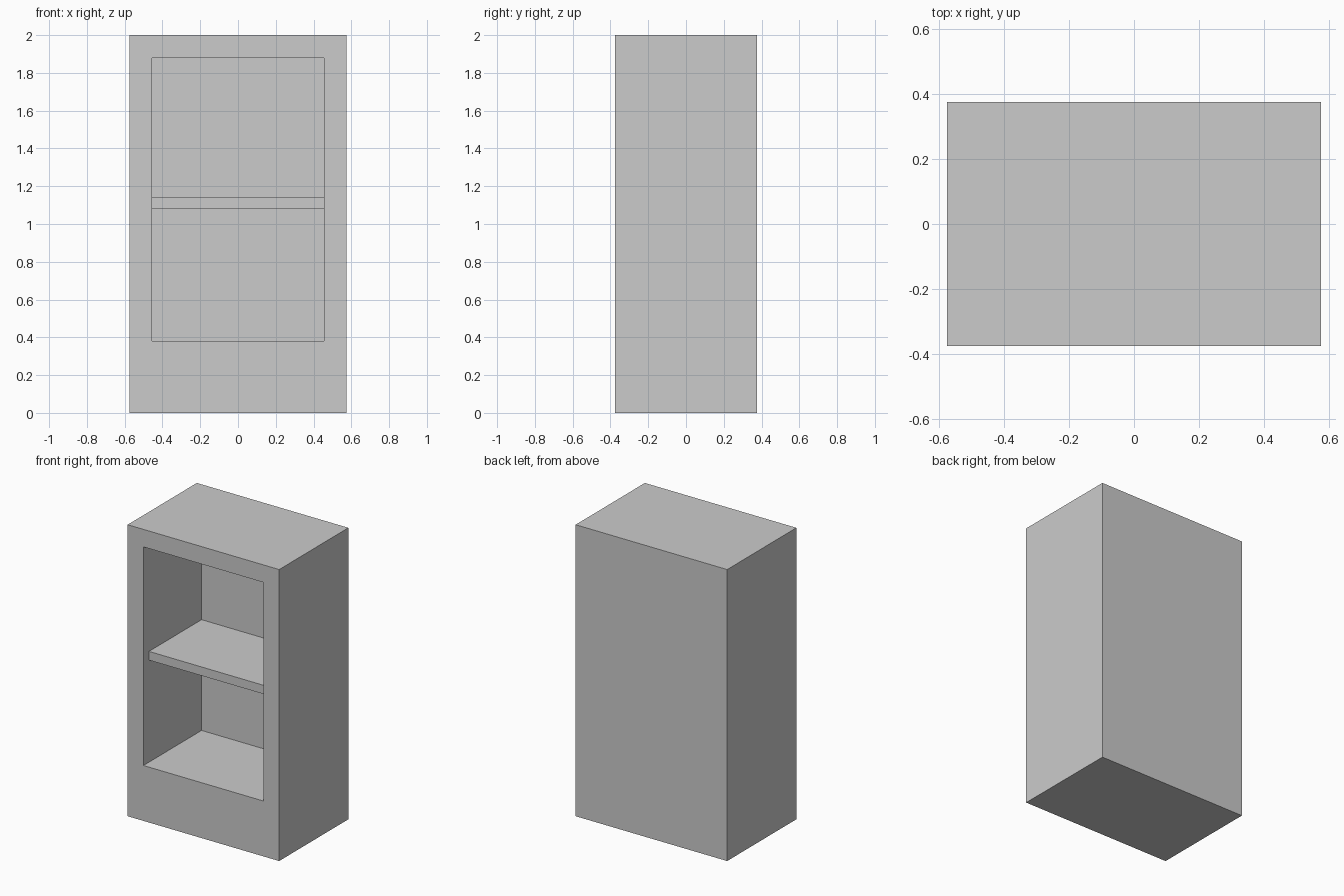
import bpy, bmesh
from mathutils import Vector

if "Cube" in bpy.data.objects:
    bpy.data.objects.remove(bpy.data.objects["Cube"])

W, D, H = 1.15, 0.75, 2.0
WALL, PLINTH = 0.12, 0.38


def box_mesh(lo, hi):
    lo, hi = Vector(lo), Vector(hi)
    bm = bmesh.new()
    bmesh.ops.create_cube(bm, size=1)
    bmesh.ops.scale(bm, vec=hi - lo, verts=bm.verts)
    bmesh.ops.translate(bm, vec=(lo + hi) / 2, verts=bm.verts)
    return bm


def finish(bm, name):
    bmesh.ops.recalc_face_normals(bm, faces=bm.faces)
    me = bpy.data.meshes.new(name)
    bm.to_mesh(me)
    bm.free()
    ob = bpy.data.objects.new(name, me)
    bpy.context.collection.objects.link(ob)


# Cabinet body: solid block with the front inset and pushed in
bm = box_mesh((-W / 2, -D / 2, 0), (W / 2, D / 2, H))
front = min(bm.faces, key=lambda f: f.calc_center_median().y)
bmesh.ops.inset_region(bm, faces=[front], thickness=WALL, use_even_offset=True)
for v in front.verts:
    if v.co.z < H / 2:
        v.co.z = PLINTH
inner = bmesh.ops.extrude_discrete_faces(bm, faces=[front])["faces"][0]
bmesh.ops.translate(bm, vec=(0, D - WALL, 0), verts=inner.verts)
finish(bm, "cabinet_body")

# Shelf, set back slightly from the opening
half = W / 2 - WALL
finish(box_mesh((-half, -0.315, 1.08), (half, D / 2 - WALL, 1.14)), "shelf")
